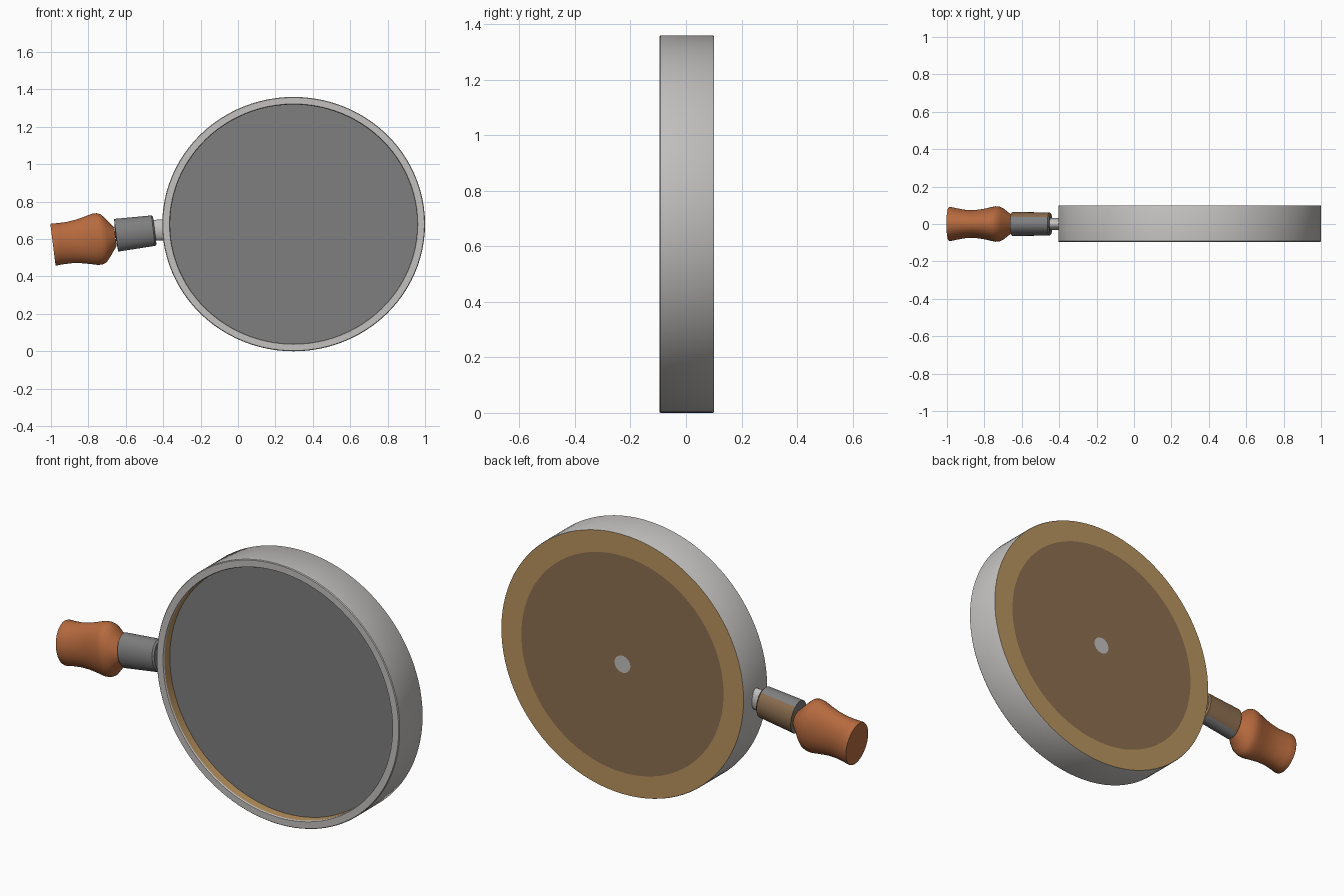
import bpy, bmesh, math
from mathutils import Vector, Matrix

if "Cube" in bpy.data.objects:
    bpy.data.objects.remove(bpy.data.objects["Cube"])


def material(name, rgb):
    m = bpy.data.materials.new(name)
    lin = [(c / 255 / 12.92) if c < 11 else ((c / 255 + 0.055) / 1.055) ** 2.4 for c in rgb]
    m.diffuse_color = (*lin, 1)
    m.use_nodes = True
    m.node_tree.nodes["Principled BSDF"].inputs["Base Color"].default_value = m.diffuse_color
    return m


SILVER = material("silver", (195, 193, 191))
GREY = material("dark grey", (126, 126, 126))
GOLD = material("gold", (186, 148, 96))
BROWN = material("brown", (140, 110, 80))
WOOD = material("orange wood", (182, 106, 62))


def lathe(name, origin, axis, profile, mats, segs=72, rule=None):
    """Sweep elliptical rings along an axis; profile = (distance, half_side, half_up)."""
    w = Vector(axis).normalized()
    up = (Vector((0, 0, 1)) - w * w.z).normalized()
    side = w.cross(up)
    bm = bmesh.new()
    rings = []
    for t, a, b in profile:
        c = Vector(origin) + w * t
        if a == 0:
            rings.append([bm.verts.new(c)])
            continue
        rings.append([bm.verts.new(c + side * a * math.cos(k * math.tau / segs)
                                   + up * b * math.sin(k * math.tau / segs)) for k in range(segs)])
    for p, q in zip(rings, rings[1:]):
        for k in range(segs):
            j = (k + 1) % segs
            if len(p) == 1:
                bm.faces.new((p[0], q[j], q[k]))
            elif len(q) == 1:
                bm.faces.new((p[k], p[j], q[0]))
            else:
                bm.faces.new((p[k], p[j], q[j], q[k]))
    bm.normal_update()
    if rule:
        for f in bm.faces:
            f.material_index = rule(f)
    me = bpy.data.meshes.new(name)
    bm.to_mesh(me)
    bm.free()
    ob = bpy.data.objects.new(name, me)
    bpy.context.collection.objects.link(ob)
    for m in mats:
        me.materials.append(m)
    bpy.ops.object.select_all(action='DESELECT')
    ob.select_set(True)
    bpy.context.view_layer.objects.active = ob
    bpy.ops.object.shade_smooth_by_angle(angle=math.radians(35))
    return ob


# Round body: slightly wide ellipse about the y axis
CENTRE, RX, RZ = (0.2975, 0, 0.68), 0.7025, 0.68


def round_part(name, mat, pts):
    lathe(name, CENTRE, (0, 1, 0), [(y, RX * r, RZ * r) for y, r in pts], [mat], 96)


round_part("front_panel", GREY, [(-0.045, 0), (-0.045, 0.94)])
round_part("inner_wall", GOLD, [(-0.045, 0.94), (-0.09, 0.94)])
round_part("hoop", SILVER, [(-0.09, 0.94), (-0.096, 0.945), (-0.096, 0.995), (-0.092, 1),
                            (0.096, 1), (0.1, 0.997)])
round_part("back_ring", GOLD, [(0.1, 0.997), (0.1, 0.832)])
round_part("back_disc", BROWN, [(0.1, 0.832), (0.1, 0.065)])
round_part("back_button", SILVER, [(0.1, 0.065), (0.1, 0)])

# Handle assembly, running to the left and tilting slightly down
AXIS = Vector((-1, 0, -0.125)).normalized()

lathe("handle_stub", (-0.38, 0, 0.65), (-1, 0, -0.05),
      [(0, 0, 0), (0, 0.032, 0.056), (0.09, 0.032, 0.056), (0.09, 0, 0)], [SILVER], 32)

# Ferrule: grey in front, brown on the back half
lathe("handle_ferrule", (-0.445, 0, 0.646), AXIS,
      [(0, 0, 0), (0, 0.055, 0.073), (0.008, 0.062, 0.082), (0.208, 0.064, 0.088), (0.213, 0, 0)],
      [GREY, BROWN], 48, lambda f: int(f.calc_center_median().y > 0.035))

# Flared wooden grip
lathe("handle_grip", (-0.655, 0, 0.612), AXIS,
      [(0, 0, 0), (0, 0.05, 0.05), (0.02, 0.064, 0.075), (0.045, 0.084, 0.108),
       (0.065, 0.093, 0.13), (0.085, 0.095, 0.138), (0.11, 0.09, 0.138), (0.15, 0.081, 0.128),
       (0.2, 0.074, 0.117), (0.25, 0.076, 0.111), (0.3, 0.085, 0.111), (0.33, 0.092, 0.113),
       (0.337, 0.09, 0.111), (0.337, 0, 0)], [WOOD], 48)

# Make all face normals point outward on the closed handle parts
for ob in bpy.data.objects:
    if ob.name.startswith("handle"):
        bm = bmesh.new()
        bm.from_mesh(ob.data)
        bmesh.ops.recalc_face_normals(bm, faces=bm.faces)
        bm.to_mesh(ob.data)
        bm.free()
